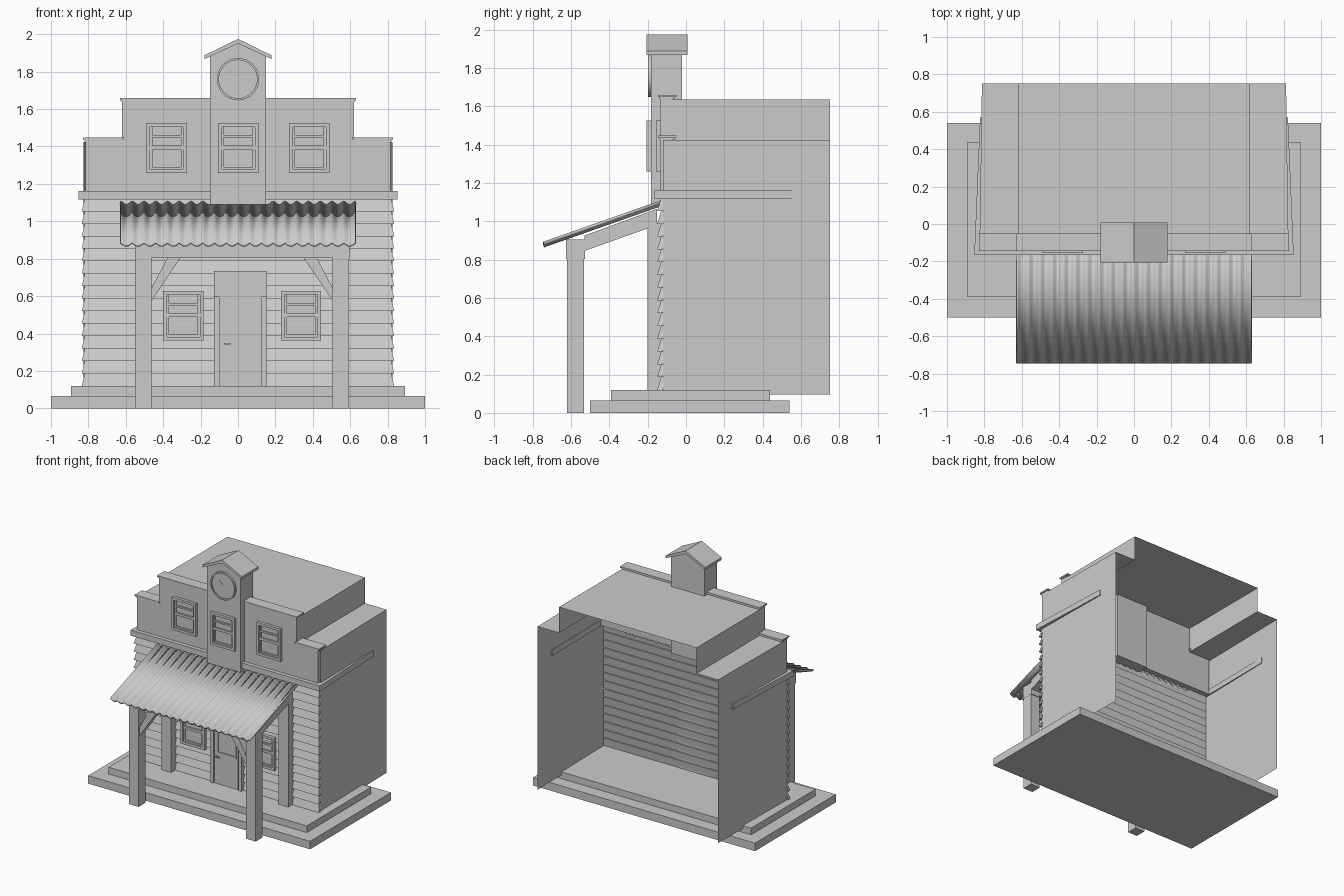
import bpy, bmesh, math

if "Cube" in bpy.data.objects:
    bpy.data.objects.remove(bpy.data.objects["Cube"])


def finish(name, bm, fix=True):
    if fix:
        bmesh.ops.recalc_face_normals(bm, faces=bm.faces[:])
    me = bpy.data.meshes.new(name)
    bm.to_mesh(me)
    bm.free()
    ob = bpy.data.objects.new(name, me)
    bpy.context.collection.objects.link(ob)
    return ob


def boxes(name, items):
    """One object from boxes given as (x0, x1, y0, y1, z0, z1)."""
    bm = bmesh.new()
    for x0, x1, y0, y1, z0, z1 in items:
        vs = bmesh.ops.create_cube(bm, size=1)["verts"]
        for v in vs:
            v.co = (x1 if v.co.x > 0 else x0, y1 if v.co.y > 0 else y0,
                    z1 if v.co.z > 0 else z0)
    return finish(name, bm)


def prism(name, pts, axis, a, b):
    """Extrude a closed 2D outline along an axis from a to b."""
    place = {"x": lambda p, t: (t, p[0], p[1]), "y": lambda p, t: (p[0], t, p[1]),
             "z": lambda p, t: (p[0], p[1], t)}[axis]
    bm = bmesh.new()
    lo = [bm.verts.new(place(p, a)) for p in pts]
    hi = [bm.verts.new(place(p, b)) for p in pts]
    bm.faces.new(lo)
    bm.faces.new(hi[::-1])
    for i in range(len(pts)):
        j = (i + 1) % len(pts)
        bm.faces.new((lo[i], lo[j], hi[j], hi[i]))
    return finish(name, bm)


def sheet(name, front, back):
    """Open strip between two matching 3D polylines."""
    bm = bmesh.new()
    f = [bm.verts.new(p) for p in front]
    b = [bm.verts.new(p) for p in back]
    for i in range(len(f) - 1):
        bm.faces.new((f[i], f[i + 1], b[i + 1], b[i]))
    return finish(name, bm, False)


def window(name, cx, z0, y, w=0.216, h=0.266):
    """Sash window: frame, glass and rails; y is the wall plane."""
    x0, x1, z1, t, s = cx - w / 2, cx + w / 2, z0 + h, 0.02, 0.012
    mid = z0 + h * 0.47
    yf = y - 0.025
    a, b = x0 + t, x1 - t
    boxes(name, [
        (x0, a, yf, y, z0, z1), (b, x1, yf, y, z0, z1),
        (a, b, yf, y, z0, z0 + t), (a, b, yf, y, z1 - t, z1),
        (a, b, y - 0.004, y, z0 + t, z1 - t),
        (a, a + s, y - 0.014, y, z0 + t, z1 - t), (b - s, b, y - 0.014, y, z0 + t, z1 - t),
        (a, b, y - 0.017, y, mid, mid + 0.02),
        (a, b, y - 0.014, y, z0 + h * 0.71, z0 + h * 0.76),
        (a, b, y - 0.014, y, z0 + t, z0 + t + s)])


# Stepped base
boxes("lower_step", [(-1, 1, -0.5, 0.54, 0, 0.065)])
boxes("upper_step", [(-0.893, 0.893, -0.39, 0.437, 0.065, 0.12)])

# Building shell, open at back and bottom, slightly tapered to the rear
half = [(0.82, 0.095), (0.82, 1.425), (0.62, 1.425), (0.62, 1.635)]
outline = [(-x, z) for x, z in half] + half[::-1]


def ring(y, s):
    return [(math.copysign(s, x) if abs(x) > 0.7 else x, y, z) for x, z in outline]


sheet("building_shell", ring(-0.12, 0.826), ring(0.75, 0.813))

# Clapboard siding on the lower front
bm = bmesh.new()
rows = 15
dz = 1.0 / rows
for i in range(rows):
    z = 0.12 + i * dz
    vs = bmesh.ops.create_cube(bm, size=1)["verts"]
    for v in vs:
        low = v.co.z < 0
        sx = math.copysign(0.835 if low else 0.82, v.co.x)
        y = (-0.122 if low else -0.112) if v.co.y > 0 else (-0.15 if low else -0.13)
        v.co = (sx, y, z if low else z + dz)
finish("clapboard_siding", bm)

# Upper stepped front wall and parapet caps
prism("upper_front_wall", [(-0.815, 1.12), (-0.815, 1.43), (-0.62, 1.43), (-0.62, 1.64),
                           (0.62, 1.64), (0.62, 1.43), (0.815, 1.43), (0.815, 1.12)],
      "y", -0.133, -0.07)
for name, x0, x1, z in (("left_parapet_cap", -0.83, -0.61, 1.427),
                        ("right_parapet_cap", 0.61, 0.83, 1.427),
                        ("top_parapet_cap", -0.63, 0.63, 1.637)):
    e = 0.008
    boxes(name, [(x0 + e, x1 - e, -0.137, -0.058, z, z + 0.01),
                 (x0, x1, -0.145, -0.05, z + 0.01, z + 0.021)])

# Cornice: front band and tapering side returns
boxes("front_cornice", [(-0.852, 0.852, -0.165, -0.12, 1.117, 1.163)])
for s, side in ((-1, "left"), (1, "right")):
    prism(side + "_cornice", [(s * 0.852, -0.12), (s * 0.823, 0.57), (s * 0.81, 0.57),
                              (s * 0.815, -0.12)], "z", 1.117, 1.163)

# Clock tower with gabled roof
prism("tower", [(-0.15, 1.09), (0.15, 1.09), (0.15, 1.89), (0, 1.955), (-0.15, 1.89)],
      "y", -0.182, -0.022)
prism("tower_roof", [(-0.178, 1.868), (0, 1.95), (0.178, 1.868), (0.178, 1.888),
                     (0, 1.975), (-0.178, 1.888)], "y", -0.205, 0.007)


def circle(cx, cz, r, n):
    return [(cx + r * math.cos(2 * math.pi * i / n), cz + r * math.sin(2 * math.pi * i / n))
            for i in range(n)]


prism("clock_face", circle(0, 1.76, 0.105, 32), "y", -0.188, -0.18)
inner, outer = circle(0, 1.76, 0.102, 32), circle(0, 1.76, 0.113, 32)
bm = bmesh.new()
loops = [[bm.verts.new((x, y, z)) for x, z in c]
         for c, y in ((inner, -0.18), (inner, -0.197), (outer, -0.197), (outer, -0.18))]
for k in range(4):
    p, q = loops[k], loops[(k + 1) % 4]
    for i in range(32):
        j = (i + 1) % 32
        bm.faces.new((p[i], p[j], q[j], q[i]))
finish("clock_rim", bm)
boxes("clock_minute_hand", [(-0.003, 0.003, -0.191, -0.187, 1.755, 1.845)])
prism("clock_hour_hand", [(-0.003, 1.757), (0.003, 1.763), (-0.04, 1.80), (-0.045, 1.795)],
      "y", -0.191, -0.187)

# Windows
window("upper_left_window", -0.382, 1.259, -0.131)
window("tower_window", 0.002, 1.259, -0.18)
window("upper_right_window", 0.382, 1.259, -0.131)
window("lower_left_window", -0.292, 0.362, -0.145)
window("lower_right_window", 0.337, 0.362, -0.145)

# Door with surround, arched transom, panel window and handle
boxes("door_surround", [(-0.127, 0.152, -0.158, -0.12, 0.12, 0.733),
                        (-0.127, -0.1, -0.175, -0.15, 0.12, 0.6),
                        (0.125, 0.152, -0.175, -0.15, 0.12, 0.6),
                        (-0.1, 0.125, -0.17, -0.15, 0.585, 0.603)])
arch = [(0.013 + 0.112 * math.cos(math.pi * i / 16), 0.603 + 0.112 * math.sin(math.pi * i / 16))
        for i in range(17)]
prism("arched_transom", arch, "y", -0.164, -0.15)
boxes("door", [(-0.09, 0.115, -0.165, -0.15, 0.12, 0.585),
               (-0.073, 0.103, -0.173, -0.16, 0.37, 0.384),
               (-0.073, 0.103, -0.173, -0.16, 0.543, 0.557),
               (-0.073, -0.059, -0.173, -0.16, 0.384, 0.543),
               (0.089, 0.103, -0.173, -0.16, 0.384, 0.543)])
boxes("door_handle", [(-0.076, -0.04, -0.185, -0.178, 0.341, 0.349),
                      (-0.076, -0.068, -0.18, -0.16, 0.341, 0.349)])

# Porch posts, rafters and braces (porch is centred slightly to the right)
pc = 0.022
for s, side in ((-1, "left"), (1, "right")):
    c = pc + s * 0.528
    boxes(side + "_porch_post", [(c - 0.044, c + 0.044, -0.62, -0.532, 0, 0.81)])
    boxes(side + "_wall_post", [(c - 0.044, c + 0.044, -0.2, -0.13, 0.12, 0.99)])
    prism(side + "_rafter", [(-0.53, 0.845), (-0.15, 0.98), (-0.15, 1.065), (-0.53, 0.925)],
          "x", c - 0.044, c + 0.044)
    e = c - s * 0.044
    prism(side + "_brace", [(e, 0.575), (e, 0.645), (e - s * 0.085, 0.805),
                            (e - s * 0.155, 0.805)], "y", -0.605, -0.547)
boxes("porch_beam", [(pc - 0.573, pc + 0.573, -0.626, -0.526, 0.803, 0.905)])

# Corrugated porch roof
waves, seg = 20, 8
xs = [-0.628 + 1.256 * i / (waves * seg) for i in range(waves * seg + 1)]
wave = [0.008 * math.cos(2 * math.pi * i / seg) for i in range(len(xs))]
roof = sheet("corrugated_porch_roof", [(x, -0.745, 0.885 + w) for x, w in zip(xs, wave)],
             [(x, -0.11, 1.108 + w) for x, w in zip(xs, wave)])
mod = roof.modifiers.new("thickness", "SOLIDIFY")
mod.thickness = 0.014
mod.offset = -1
roof.select_set(True)
bpy.context.view_layer.objects.active = roof
bpy.ops.object.shade_smooth_by_angle(angle=math.radians(50))
